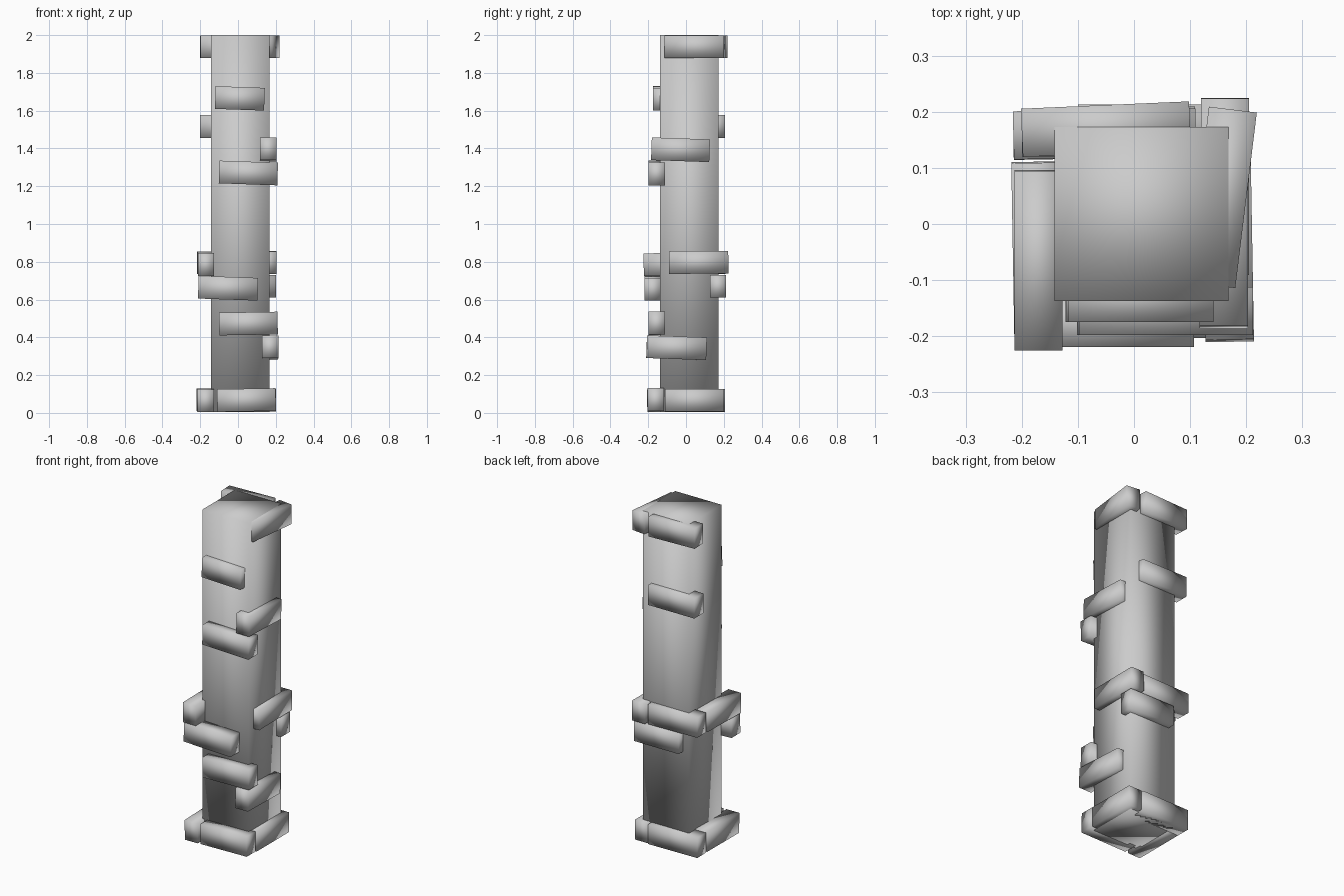
import bpy
from math import radians


def block(name, center, size, rot=(0, 0, 0)):
    """Smooth-shaded box of given size, placed and turned (degrees)."""
    bpy.ops.mesh.primitive_cube_add(size=1, location=center,
                                    rotation=[radians(a) for a in rot])
    ob = bpy.context.object
    ob.name = name
    ob.scale = size
    bpy.ops.object.transform_apply(location=False, rotation=False, scale=True)
    bpy.ops.object.shade_smooth()
    return ob


# Square pillar shaft
block("pillar_shaft", (0.013, 0.018, 1.003), (0.31, 0.31, 1.994))

D, H = 0.086, 0.12   # stone depth and height

# Stones on front and back: x range, outer y, mid z, tilt, yaw
front = [
    (-0.12, 0.14, -0.175, 1.665, 2, 0),
    (-0.10, 0.21, -0.198, 1.27, 2, 0),
    (-0.21, 0.105, -0.219, 0.66, 2, 0),
    (-0.10, 0.21, -0.198, 0.473, -1, 0),
    (-0.11, 0.20, -0.203, 0.068, -1, 0),
]
back = [
    (-0.20, 0.10, 0.212, 1.939, 0, 2.5),
    (-0.20, 0.11, 0.206, 1.516, 0, 0),
    (-0.215, 0.11, 0.205, 0.795, 0, 1.5),
    (-0.10, 0.20, 0.213, 0.67, 0, 0),
    (-0.215, 0.11, 0.203, 0.066, 0, 1),
]
for side, rows, s in (("front", front, -1), ("back", back, 1)):
    for i, (x0, x1, y, z, tilt, yaw) in enumerate(rows):
        block(f"{side}_stone_{i + 1}", ((x0 + x1) / 2, y - s * D / 2, z),
              (x1 - x0, D, H), (0, tilt, yaw))

# Stones on right and left: y range, outer x, mid z, tilt, yaw
right = [
    (-0.11, 0.205, 0.200, 1.939, 0, -7),
    (-0.183, 0.125, 0.203, 1.393, -2, 0),
    (-0.09, 0.224, 0.205, 0.797, 0.5, 0),
    (-0.208, 0.108, 0.211, 0.345, -2, 1),
    (-0.11, 0.20, 0.202, 0.067, 0, 0),
]
left = [
    (-0.224, 0.095, -0.213, 0.787, 1, 0),
    (-0.205, 0.11, -0.216, 0.067, 1, 1),
]
for side, rows, s in (("right", right, 1), ("left", left, -1)):
    for i, (y0, y1, x, z, tilt, yaw) in enumerate(rows):
        block(f"{side}_stone_{i + 1}", (x - s * D / 2, (y0 + y1) / 2, z),
              (D, y1 - y0, H), (tilt, 0, yaw))
